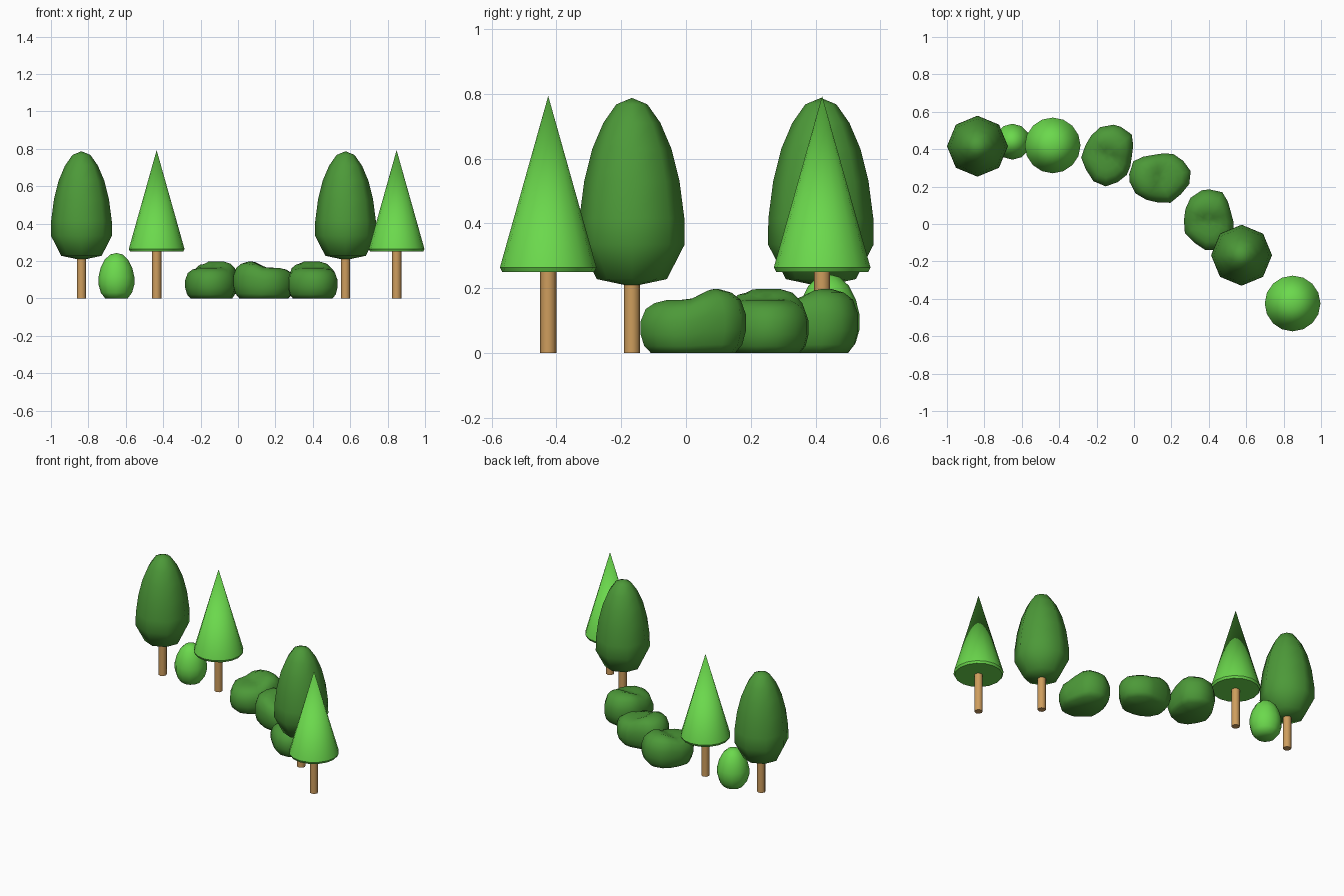
import bpy, bmesh, math

if "Cube" in bpy.data.objects:
    bpy.data.objects.remove(bpy.data.objects["Cube"])


def material(name, colour):
    m = bpy.data.materials.new(name)
    m.diffuse_color = (*colour, 1)
    m.use_nodes = True
    m.node_tree.nodes["Principled BSDF"].inputs["Base Color"].default_value = m.diffuse_color
    return m


LIGHT = material("light green", (0.147, 0.69, 0.073))
DARK = material("dark green", (0.073, 0.319, 0.04))
WOOD = material("wood", (0.62, 0.34, 0.11))


def finish(name, bm, mat, loc, rot=0, angle=60):
    bmesh.ops.recalc_face_normals(bm, faces=bm.faces)
    mesh = bpy.data.meshes.new(name)
    bm.to_mesh(mesh)
    bm.free()
    mesh.materials.append(mat)
    ob = bpy.data.objects.new(name, mesh)
    bpy.context.collection.objects.link(ob)
    ob.location = (loc[0], loc[1], 0)
    ob.rotation_euler.z = math.radians(rot)
    bpy.ops.object.select_all(action='DESELECT')
    ob.select_set(True)
    bpy.context.view_layer.objects.active = ob
    bpy.ops.object.shade_smooth_by_angle(angle=math.radians(angle))


def loft(rings):
    """Skin a list of vertex rings; a ring of one point closes to a tip."""
    bm = bmesh.new()
    rows = [[bm.verts.new(p) for p in r] for r in rings]
    for a, b in zip(rows, rows[1:]):
        n = max(len(a), len(b))
        for i in range(n):
            j = (i + 1) % n
            if len(a) == 1:
                bm.faces.new((a[0], b[j], b[i]))
            elif len(b) == 1:
                bm.faces.new((a[i], a[j], b[0]))
            else:
                bm.faces.new((a[i], a[j], b[j], b[i]))
    return bm


def lathe(name, profile, sides, mat, loc, angle=60):
    rings = []
    for r, z in profile:
        if r == 0:
            rings.append([(0, 0, z)])
        else:
            rings.append([(r * math.cos(2 * math.pi * i / sides),
                           r * math.sin(2 * math.pi * i / sides), z)
                          for i in range(sides)])
    finish(name, loft(rings), mat, loc, 0, angle)


def trunk(name, top, loc):
    lathe(name, [(0, 0), (0.025, 0), (0.025, top), (0, top)], 8, WOOD, loc)


# Round-crowned trees
CROWN = [(0, 0.205), (0.108, 0.228), (0.163, 0.335), (0.162, 0.415),
         (0.147, 0.53), (0.122, 0.63), (0.088, 0.71), (0.048, 0.767), (0, 0.787)]
for k, loc in enumerate([(-0.837, 0.416), (0.575, -0.167)], 1):
    trunk(f"round_tree_trunk_{k}", 0.23, loc)
    lathe(f"round_tree_crown_{k}", CROWN, 8, DARK, loc)

# Cone trees
CONE = [(0, 0.25), (0.142, 0.25), (0.149, 0.264), (0, 0.793)]
for k, loc in enumerate([(-0.435, 0.42), (0.848, -0.425)], 1):
    trunk(f"cone_tree_trunk_{k}", 0.26, loc)
    lathe(f"cone_tree_crown_{k}", CONE, 16, LIGHT, loc, 40)

# Small egg-shaped shrub
EGG = [(0, 0), (0.06, 0), (0.083, 0.03), (0.096, 0.075), (0.096, 0.115),
       (0.084, 0.165), (0.062, 0.208), (0.033, 0.235), (0, 0.243)]
lathe("egg_shrub", EGG, 12, LIGHT, (-0.65, 0.44))

# Two-lobed hedges: one outline stacked, with a taller lobe towards +y
OUTLINE = [(0.005, 0.165), (-0.035, 0.16), (-0.095, 0.12), (-0.122, 0.06),
           (-0.13, 0), (-0.125, -0.07), (-0.075, -0.12), (-0.015, -0.16),
           (0.055, -0.16), (0.105, -0.115), (0.135, -0.06), (0.135, -0.01),
           (0.122, 0.04), (0.105, 0.1), (0.075, 0.15)]
LAYERS = [(0.8, 0), (0.93, 0.13), (1, 0.35), (1, 0.6),
          (0.9, 0.83), (0.73, 0.94), (0.48, 1), (0.22, 1)]


def lobe_height(y):
    t = min(max((y + 0.02) / 0.09, 0), 1)
    return 0.164 + 0.034 * t * t * (3 - 2 * t)


for k, (loc, rot) in enumerate([((-0.14, 0.37), -23), ((0.138, 0.245), 84),
                                ((0.397, 0.02), 0)], 1):
    rings = [[(0, 0, 0)]]
    rings += [[(x * s, y * s, f * lobe_height(y * s)) for x, y in OUTLINE]
              for s, f in LAYERS]
    rings.append([(0, 0, lobe_height(0))])
    finish(f"hedge_{k}", loft(rings), DARK, loc, rot)
